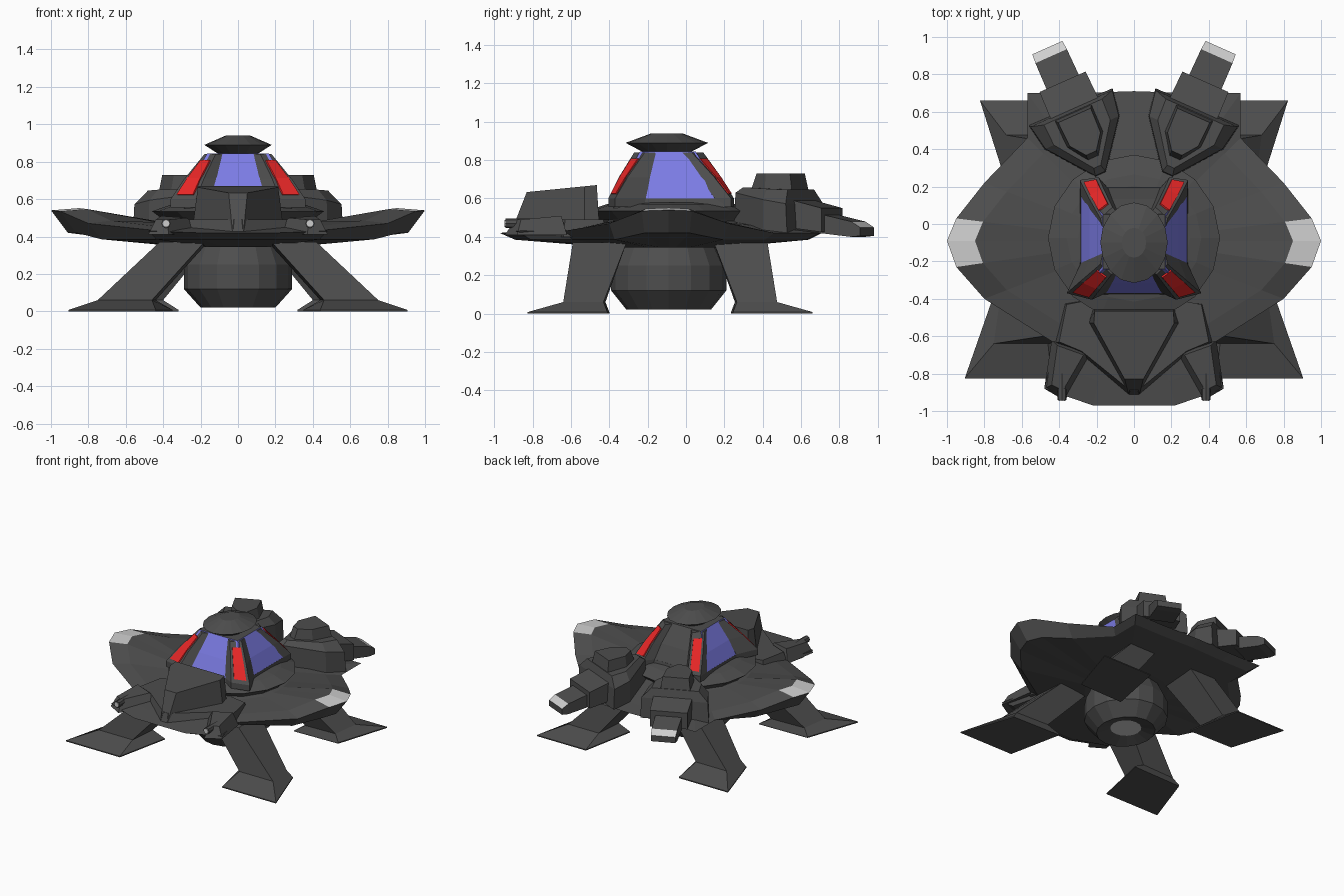
import bpy, bmesh, math
from mathutils import Vector

if "Cube" in bpy.data.objects:
    bpy.data.objects.remove(bpy.data.objects["Cube"])

CY = -0.09  # craft axis in y


def material(name, rgb):
    m = bpy.data.materials.new(name)
    m.diffuse_color = (*rgb, 1)
    m.use_nodes = True
    m.node_tree.nodes["Principled BSDF"].inputs["Base Color"].default_value = m.diffuse_color
    return m


MATS = [material("dark_grey", (0.075, 0.075, 0.075)),
        material("light_grey", (0.62, 0.62, 0.62)),
        material("window_blue", (0.2, 0.2, 0.78)),
        material("panel_red", (0.8, 0.02, 0.02))]
DARK, LIGHT, BLUE, RED = range(4)


def loft(name, rings, rule=None):
    """Skin a stack of equal-length point rings and cap both ends.
    rule(segment, centre, normal) gives the colour of each face."""
    bm = bmesh.new()
    vr = [[bm.verts.new(p) for p in r] for r in rings]
    n = len(rings[0])
    seg = {}
    for i in range(len(vr) - 1):
        for j in range(n):
            k = (j + 1) % n
            seg[bm.faces.new((vr[i][j], vr[i][k], vr[i + 1][k], vr[i + 1][j]))] = i
    seg[bm.faces.new(vr[0][::-1])] = -1
    seg[bm.faces.new(vr[-1])] = len(vr) - 1
    bmesh.ops.recalc_face_normals(bm, faces=bm.faces[:])
    if rule:
        for f, s in seg.items():
            f.material_index = rule(s, f.calc_center_median(), f.normal)
    me = bpy.data.meshes.new(name)
    bm.to_mesh(me)
    bm.free()
    for m in MATS:
        me.materials.append(m)
    ob = bpy.data.objects.new(name, me)
    bpy.context.collection.objects.link(ob)
    return ob


def ellipse(rx, ry, z, cy=CY, n=16):
    return [(rx * math.cos(2 * math.pi * i / n), cy + ry * math.sin(2 * math.pi * i / n), z)
            for i in range(n)]


def sym(half, z):
    """Close a half outline (x >= 0) by mirroring; z is a number or function of y."""
    full = half + [(-x, y) for x, y in reversed(half)]
    return [(x, y, z(y) if callable(z) else z) for x, y in full]


# Winged saucer hull: half outline of (x, y, rim height), back to front
half = [(0, .71, .42), (.3, .70, .42), (.57, .70, .42), (.57, .46, .42), (.8, .22, .47),
        (.95, .03, .535), (1, -.09, .54), (.95, -.23, .535), (.8, -.40, .47), (.42, -.64, .43),
        (.48, -.88, .43), (.22, -.97, .42), (0, -.97, .42)]
rim = [Vector(p) for p in half + [(-x, y, z) for x, y, z in half[-2:0:-1]]]


def shrink(p, s, z):
    return (p.x * s, CY + (p.y - CY) * s, z)


def radial(p, r, z):
    d = Vector((p.x, p.y - CY)).normalized()
    return (d.x * r, CY + d.y * r, z)


loft("saucer_hull", [
    [radial(p, .3, .345) for p in rim],
    [shrink(p, .91, .42 if abs(p.x) > .9 else .385) for p in rim],
    rim,
    [shrink(p, .85, p.z + (.012 if p.z > .5 else .015)) for p in rim],
    [radial(p, .42, .475) for p in rim],
    [radial(p, .36, .49) for p in rim]],
    lambda s, c, n: LIGHT if s == 2 and abs(c.x) > .89 else DARK)

# Raised disc under the cabin
loft("upper_disc", [ellipse(.38, .36, .46, -.075), ellipse(.40, .39, .49, -.075),
                    ellipse(.46, .445, .535, -.075), ellipse(.36, .34, .57, -.075),
                    ellipse(.3, .28, .58, -.075)])

# Lower pod with a recessed light lens
loft("lower_pod", [ellipse(.11, .11, .05), ellipse(.2, .22, .02), ellipse(.29, .3, .12),
                   ellipse(.29, .3, .25), ellipse(.24, .25, .355)],
     lambda s, c, n: LIGHT if s == -1 else DARK)

# Glazed cabin: blue on front and sides, grey on the back
def box_ring(x, y0, y1, z):
    return [(x, y0, z), (x, y1, z), (-x, y1, z), (-x, y0, z)]


loft("cabin_skirt", [box_ring(.29, -.38, .2, .55), box_ring(.285, -.37, .19, .6)])
loft("cabin_glass", [box_ring(.285, -.37, .19, .598), box_ring(.238, -.315, .135, .71),
                     box_ring(.165, -.24, .05, .845)],
     lambda s, c, n: BLUE if s in (0, 1) and n.y < .4 else DARK)


# Corner pillars, each with a thin red plate on its outer face
def pillar(label, sx, base, top):
    def at(p, q, t):  # point t of the way up the slightly bowed pillar
        k = 1 - t * (1 - t) * .12
        b, e = Vector((sx * p[0], p[1], .6)), Vector((sx * q[0], q[1], .84))
        v = b.lerp(e, t)
        c = Vector((0, CY))
        o = (v.xy - c) * (2 - k) + c
        return Vector((o.x, o.y, v.z))
    loft(label + "_cabin_pillar", [[at(p, q, t) for p, q in zip(base, top)] for t in (0, .46, 1)])
    loft(label + "_pillar_foot", [[(sx * x, y, .555) for x, y in base],
                                  [(sx * x, y, .6) for x, y in base]])
    rows = []
    for t in (.1, .46, .86):
        a, b = at(base[1], top[1], t), at(base[2], top[2], t)
        out = Vector((a.x + b.x, a.y + b.y - 2 * CY, .25)).normalized()
        l, r = a.lerp(b, .16), a.lerp(b, .84)
        rows.append([l - out * .003, r - out * .003, r + out * .006, l + out * .006])
    loft(label + "_red_panel", rows, lambda s, c, n: RED)


for side, sx in (("right", 1), ("left", -1)):
    pillar("front_" + side, sx, [(.13, -.36), (.225, -.405), (.36, -.37), (.285, -.21), (.2, -.2)],
           [(.08, -.24), (.12, -.27), (.18, -.215), (.165, -.15), (.08, -.12)])
    pillar("rear_" + side, sx, [(.13, .18), (.19, .25), (.29, .235), (.285, .15), (.18, .08)],
           [(.08, .05), (.115, .09), (.18, .03), (.165, -.03), (.08, -.04)])

# Roof cap
loft("roof_cap", [ellipse(.12, .13, .825, -.1), ellipse(.11, .13, .845, -.1),
                  ellipse(.18, .215, .89, -.1), ellipse(.065, .08, .94, -.1)])

# Front wedge housing and the plate it sits on
loft("front_plate", [sym([(.2, -.4), (.38, -.42), (.43, -.64), (.3, -.7), (.03, -.92)], .40),
                     sym([(.2, -.4), (.36, -.43), (.40, -.63), (.28, -.68), (.02, -.89)], .49)])
loft("front_housing", [sym([(.22, -.45), (.245, -.53), (.03, -.91)], .43),
                       sym([(.21, -.465), (.215, -.53), (.05, -.83)],
                           lambda y: .67 + (y + .465) * .1)])


def rod(name, x, r, y0, y1, z, col):
    loft(name, [[(x + r * math.cos(a * math.pi / 4), y, z + r * math.sin(a * math.pi / 4))
                 for a in range(8)] for y in (y0, y1)], lambda s, c, n: col)


# Front cheeks and small guns
for side, sx in (("right", 1), ("left", -1)):
    loft(f"{side}_front_cheek",
         [[(sx * x, y, .41) for x, y in ((.2, -.68), (.44, -.62), (.48, -.88), (.37, -.945))],
          [(sx * x, y, z) for x, y, z in ((.27, -.7, .50), (.41, -.65, .51),
                                         (.44, -.86, .49), (.38, -.89, .49))]])
    rod(f"{side}_small_gun", sx * .385, .025, -.8, -.94, .47, DARK)
    rod(f"{side}_small_gun_tip", sx * .385, .018, -.93, -.945, .47, LIGHT)

# Rear cannons, splayed outward by 24 degrees
ca, sa = math.cos(math.radians(24)), math.sin(math.radians(24))
for side, sx in (("right", 1), ("left", -1)):
    def place(p):
        u, v, z = p
        return (sx * (.18 + u * ca + v * sa), .27 - u * sa + v * ca, z)

    def cannon(name, rings, rule=None):
        loft(f"{side}_{name}", [[place(p) for p in r] for r in rings], rule)

    def barrel(v, w, z0, z1):
        return [(-w - .015, v, z0), (w - .015, v, z0), (w - .015, v, z1), (-w - .015, v, z1)]

    cannon("cannon_housing", [sym([(.03, -.01), (.22, .24), (.245, .39)], .42),
                              sym([(.03, 0), (.215, .24), (.24, .38)],
                                  lambda v: .63 - v * .15),
                              sym([(.02, .04), (.165, .24), (.17, .36)],
                                  lambda v: .66 - v * .04)])
    cannon("cannon_hatch", [sym([(.03, .08), (.11, .2), (.11, .36)], .62),
                            sym([(.03, .12), (.09, .2), (.095, .34)], .73)])
    cannon("cannon_sleeve", [barrel(.33, .14, .45, .60), barrel(.53, .135, .425, .55)])
    cannon("cannon_barrel", [barrel(.5, .095, .42, .52), barrel(.68, .092, .40, .48),
                             barrel(.73, .088, .405, .45)],
           lambda s, c, n: LIGHT if s >= 1 and n.z > -.5 and abs(n.z) > .2 else DARK)

# Legs: slanted strut flaring into a kite-shaped foot
strut_top = [(.42, -.59), (.40, -.31), (.16, -.31), (.18, -.59)]
ankle = [(.75, -.64), (.72, -.43), (.44, -.42), (.46, -.64)]
sole = [(.905, -.825), (.76, -.41), (.35, -.40), (.44, -.825)]
for side, sx in (("right", 1), ("left", -1)):
    for end, flip, k in (("front", False, 1), ("rear", True, .91)):
        def leg(ring, z):
            return [(sx * x * k, -.165 - y if flip else y, z) for x, y in ring]
        loft(f"{end}_{side}_leg", [leg(sole, 0), leg(sole, .008), leg(ankle, .06),
                                   leg(strut_top, .37)])
